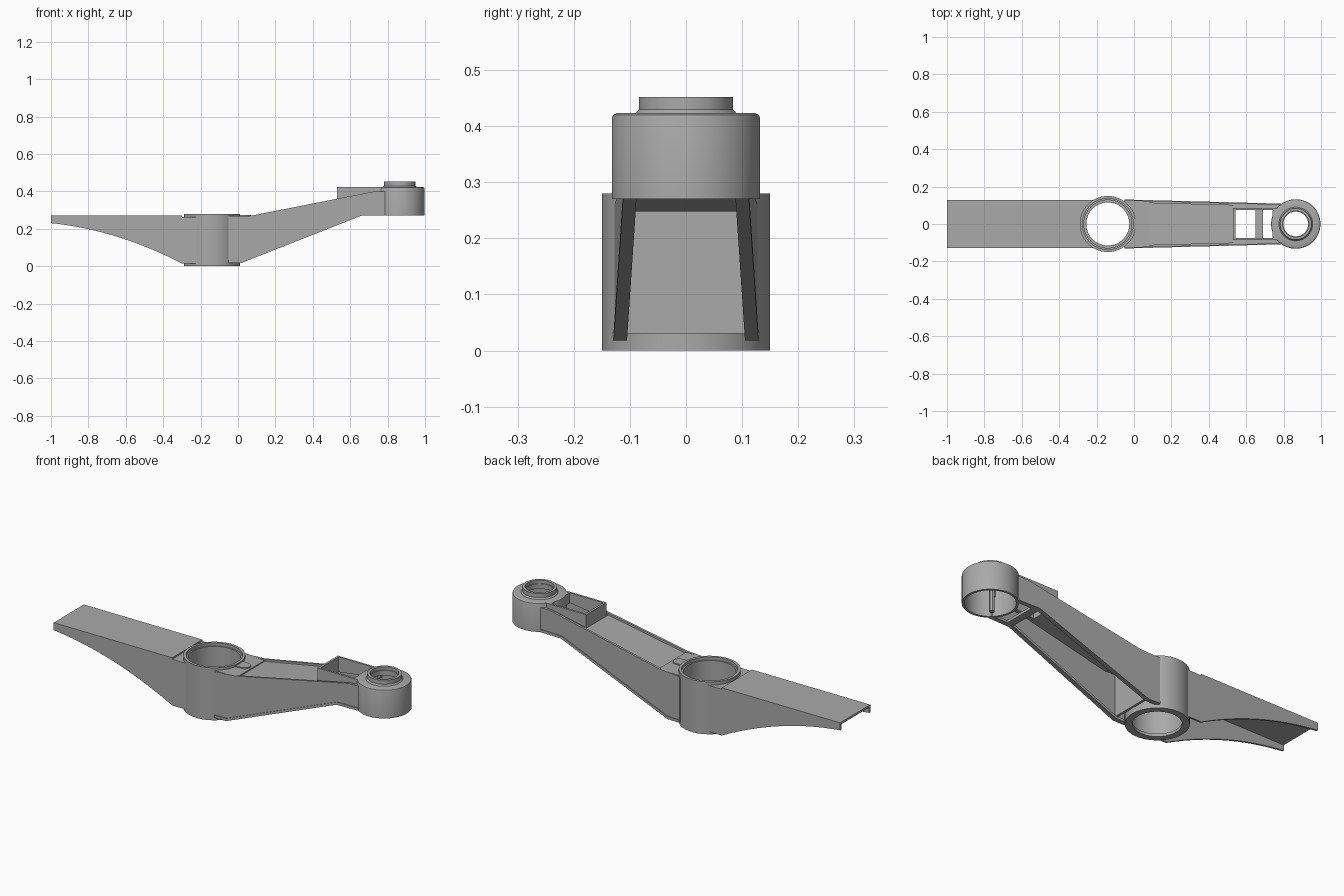
import bpy, bmesh, math
from mathutils import Vector

if "Cube" in bpy.data.objects:
    bpy.data.objects.remove(bpy.data.objects["Cube"], do_unlink=True)

grey = bpy.data.materials.new("light_grey")
grey.use_nodes = True
grey.diffuse_color = (0.4, 0.4, 0.4, 1)
grey.node_tree.nodes["Principled BSDF"].inputs["Base Color"].default_value = (0.4, 0.4, 0.4, 1)

HUB_X, CAP_X = -0.14, 0.865


def finish(name, bm):
    bmesh.ops.recalc_face_normals(bm, faces=bm.faces)
    mesh = bpy.data.meshes.new(name)
    bm.to_mesh(mesh)
    bm.free()
    mesh.materials.append(grey)
    obj = bpy.data.objects.new(name, mesh)
    bpy.context.collection.objects.link(obj)
    bpy.ops.object.select_all(action='DESELECT')
    obj.select_set(True)
    bpy.context.view_layer.objects.active = obj
    bpy.ops.object.shade_smooth_by_angle(angle=math.radians(30))
    return obj


def prism(name, pts, lo, hi):
    """Solid between two mapped copies of a 2D outline."""
    bm = bmesh.new()
    a = [bm.verts.new(lo(*p)) for p in pts]
    b = [bm.verts.new(hi(*p)) for p in pts]
    bm.faces.new(a)
    bm.faces.new(b)
    for i in range(len(pts)):
        j = (i + 1) % len(pts)
        bm.faces.new((a[i], a[j], b[j], b[i]))
    return finish(name, bm)


def plate(name, pts, z0, z1):
    return prism(name, pts, lambda x, y: (x, y, z0), lambda x, y: (x, y, z1))


def side(name, pts, y0, y1):
    """Outline in x and z, with depth limits given as functions of x."""
    return prism(name, pts, lambda x, z: (x, y0(x), z), lambda x, z: (x, y1(x), z))


def box(name, x0, x1, y0, y1, z0, z1):
    return plate(name, [(x0, y0), (x1, y0), (x1, y1), (x0, y1)], z0, z1)


def lathe(name, cx, profile, steps=72):
    """Closed radius/height loop turned about a vertical axis."""
    bm = bmesh.new()
    rings = []
    for s in range(steps):
        t = math.tau * s / steps
        rings.append([bm.verts.new((cx + r * math.cos(t), r * math.sin(t), z)) for r, z in profile])
    n = len(profile)
    for s in range(steps):
        p, q = rings[s], rings[(s + 1) % steps]
        for i in range(n):
            j = (i + 1) % n
            bm.faces.new((p[i], q[i], q[j], p[j]))
    return finish(name, bm)


def arc(cx, r, a0, a1, n=20):
    angles = [math.radians(a0 + (a1 - a0) * i / n) for i in range(n + 1)]
    return [(cx + r * math.cos(a), r * math.sin(a)) for a in angles]


def half(x):
    """Half width of the tapering arm."""
    return 0.127 - 0.022 * (x + 0.05) / 0.83


# Hub: open ring with a bottom flange and a stepped rim
lathe("hub", HUB_X, [(0.15, 0), (0.15, 0.28), (0.136, 0.28), (0.136, 0.265), (0.128, 0.265),
                     (0.128, 0.015), (0.115, 0.015), (0.115, 0)])

# Tail: channel open below, with a curved lower edge
tail_curve = [(-1 + 0.7 * u, 0.23 - 0.07 * u - 0.145 * u * u) for u in [i / 20 for i in range(21)]]
tail_side = [(-1, 0.27)] + tail_curve + [(-0.2, 0.015), (-0.2, 0.262), (-0.3, 0.262), (-0.3, 0.27)]
for s, label in ((1, "left"), (-1, "right")):
    side("tail_wall_" + label, tail_side, lambda x: s * 0.117, lambda x: s * 0.127)
box("tail_top", -1, -0.3, -0.1265, 0.1265, 0.259, 0.27)
plate("tail_apron", [(-0.3, 0.1265), (-0.3, -0.1265)] + arc(HUB_X, 0.14, 245, 115), 0.25, 0.262)

# Arm side walls, with a thin lip along the lower edge
lower = [(-0.05, 0.018), (0.02, 0.018), (0.66, 0.27), (0.785, 0.27)]
wall = lower + [(0.785, 0.4), (0.73, 0.4), (0.07, 0.27), (-0.05, 0.262)]
lip = lower + [(x, z + 0.014) for x, z in reversed(lower)]
for s, label in ((1, "left"), (-1, "right")):
    side("arm_wall_" + label, wall, lambda x: s * (half(x) - 0.012), lambda x: s * half(x))
    side("arm_lip_" + label, lip, lambda x: s * (half(x) - 0.02), lambda x: s * (half(x) + 0.004))

# Arm top: collar around the hub, then a recessed sloping panel
plate("arm_collar", arc(HUB_X, 0.14, -62, 62) + [(0.08, half(0.08) - 0.002), (0.08, 0.002 - half(0.08))],
      0.252, 0.267)
plate("collar_tab", arc(HUB_X, 0.148, -12, 12, 6) + arc(0.04, 0.03, 90, -90, 8), 0.26, 0.273)
panel = [(0.075, 0.248), (0.54, 0.34), (0.54, 0.352), (0.075, 0.26)]
side("arm_panel", panel, lambda x: 0.006 - half(x), lambda x: half(x) - 0.006)
box("arm_inner_web", 0.008, 0.02, -0.115, 0.115, 0.03, 0.26)

# Raised open box near the tip
ledge = [(0.53, 0.34), (0.785, 0.375), (0.785, 0.4), (0.73, 0.394), (0.53, 0.354)]
rim = [(0.53, 0.34), (0.79, 0.375), (0.79, 0.422), (0.53, 0.422)]
for s, label in ((1, "left"), (-1, "right")):
    side("ledge_" + label, ledge, lambda x: s * 0.078, lambda x: s * (half(x) - 0.004))
    side("box_wall_" + label, rim, lambda x: s * 0.075, lambda x: s * 0.086)
box("box_front", 0.53, 0.542, -0.08, 0.08, 0.34, 0.422)
plate("box_back", [(0.742, 0.08), (0.742, -0.08)] + arc(CAP_X, 0.125, 220, 140), 0.365, 0.4215)
box("cross_bar", 0.65, 0.69, -0.1, 0.1, 0.27, 0.284)

# End cap: hollow cup with a rounded shoulder and an open boss
lathe("end_cap", CAP_X, [(0.132, 0.27), (0.132, 0.414), (0.13, 0.42), (0.124, 0.423), (0.09, 0.423),
                         (0.084, 0.43), (0.084, 0.452), (0.07, 0.452), (0.07, 0.435), (0.066, 0.435),
                         (0.066, 0.408), (0.12, 0.408), (0.12, 0.27)])
plate("cap_post", [(x + CAP_X - 0.06, y - 0.06) for x, y in arc(0, 0.013, 0, 330, 11)], 0.275, 0.412)
